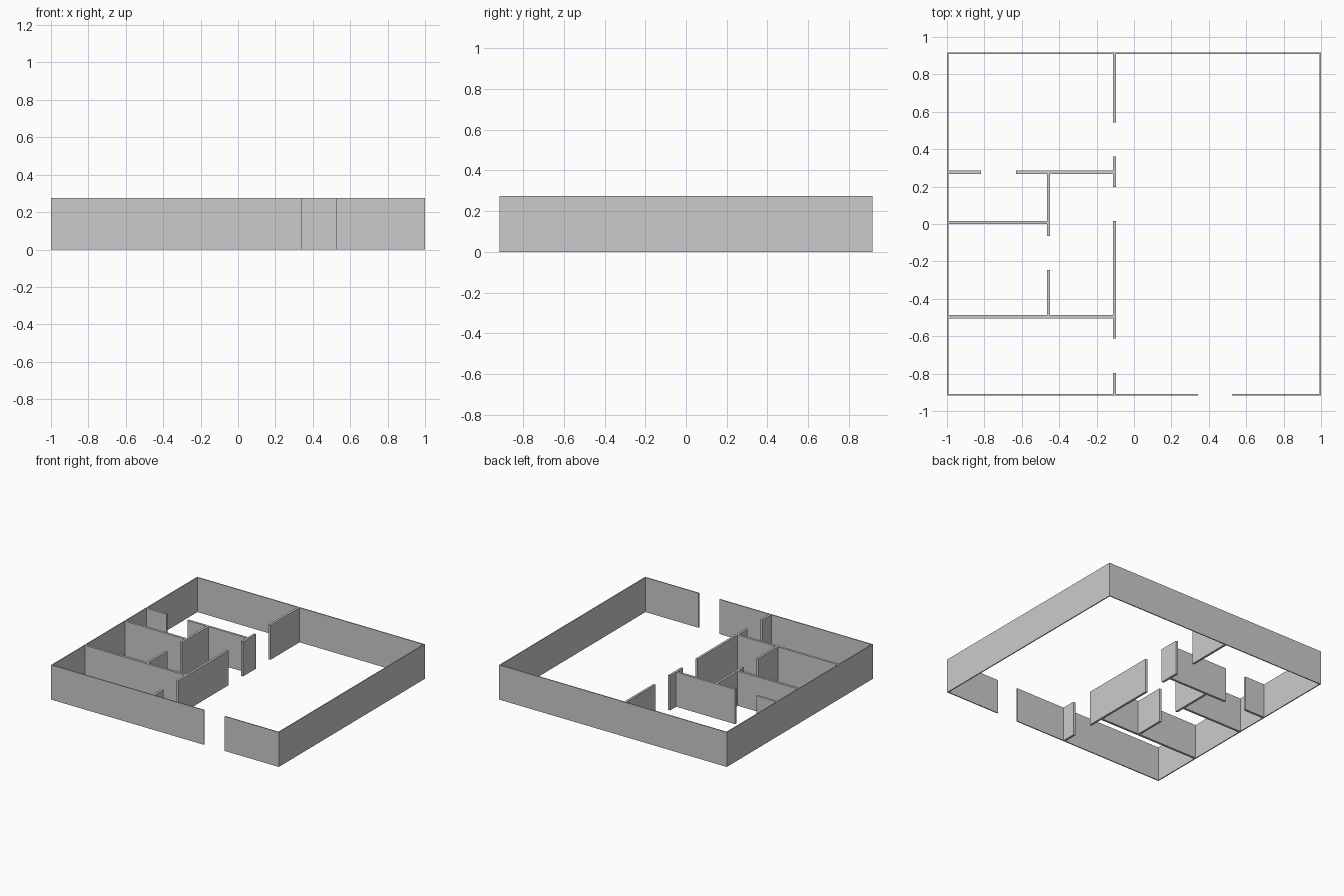
import bpy

if "Cube" in bpy.data.objects:
    bpy.data.objects.remove(bpy.data.objects["Cube"])

H = 0.275          # wall height
X, Y = 1.0, 0.916  # outer half sizes
T_OUT, T_IN = 0.008, 0.018


def box(name, x0, x1, y0, y1):
    bpy.ops.mesh.primitive_cube_add(size=1, location=((x0 + x1) / 2, (y0 + y1) / 2, H / 2))
    ob = bpy.context.object
    ob.name = name
    ob.scale = (x1 - x0, y1 - y0, H)
    bpy.ops.object.transform_apply(location=False, rotation=False, scale=True)
    return ob


def wall_x(name, y, spans, t=T_IN):
    """Wall running along x, split by door gaps."""
    for i, (a, b) in enumerate(spans):
        box(f"{name}_{i + 1}", a, b, y - t / 2, y + t / 2)


def wall_y(name, x, spans, t=T_IN):
    """Wall running along y, split by door gaps."""
    for i, (a, b) in enumerate(spans):
        box(f"{name}_{i + 1}", x - t / 2, x + t / 2, a, b)


# Outer shell, with the entrance gap in front
h = T_OUT / 2
XI, YI = X - T_OUT, Y - T_OUT
wall_x("front_wall", -Y + h, [(-X, 0.343), (0.525, X)], T_OUT)
wall_x("back_wall", Y - h, [(-X, X)], T_OUT)
wall_y("left_wall", -X + h, [(-YI, YI)], T_OUT)
wall_y("right_wall", X - h, [(-YI, YI)], T_OUT)

# Long dividing wall with three doorways
MX, SX = -0.104, -0.457
g = T_IN / 2
wall_y("main_partition", MX,
       [(-YI, -0.797), (-0.612, 0.015), (0.199, 0.36), (0.544, YI)])

# Cross walls between the left rooms
wall_x("back_room_partition", 0.276, [(-XI, -0.817), (-0.632, MX - g)])
wall_x("middle_room_partition", 0.008, [(-XI, SX - g)])
wall_x("front_room_partition", -0.495, [(-XI, MX - g)])

# Short dividing wall with a doorway
wall_y("inner_partition", SX, [(-0.495 + g, -0.246), (-0.064, 0.276 - g)])
